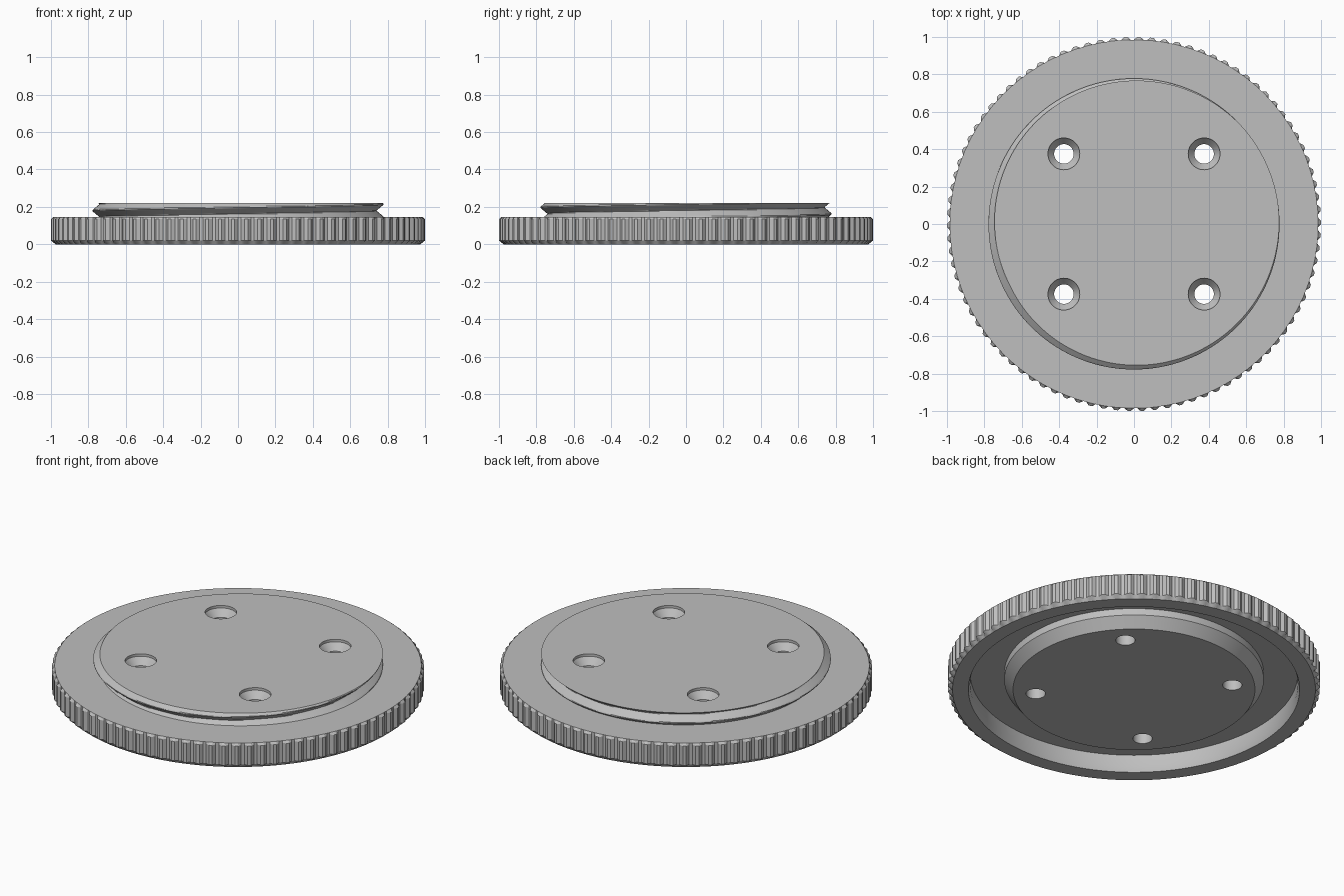
import bpy, bmesh, math

if "Cube" in bpy.data.objects:
    bpy.data.objects.remove(bpy.data.objects["Cube"])

TEETH = 90
SIDES = TEETH * 4
PITCH = 0.07

grey = bpy.data.materials.new("plain_grey")
grey.use_nodes = True
grey.diffuse_color = (0.52, 0.52, 0.52, 1)
grey.node_tree.nodes["Principled BSDF"].inputs["Base Color"].default_value = (0.52, 0.52, 0.52, 1)


def lathe(name, rings, sides):
    """Closed turned solid; each ring is (radius or radius function, z)."""
    bm = bmesh.new()
    loops = []
    for radius, z in rings:
        loop = []
        for i in range(sides):
            r = radius(i, z) if callable(radius) else radius
            a = math.tau * i / sides
            loop.append(bm.verts.new((r * math.cos(a), r * math.sin(a), z)))
        loops.append(loop)
    for low, high in zip(loops, loops[1:]):
        for i in range(sides):
            j = (i + 1) % sides
            bm.faces.new((low[i], low[j], high[j], high[i]))
    bm.faces.new(loops[0][::-1])
    bm.faces.new(loops[-1])
    bmesh.ops.recalc_face_normals(bm, faces=bm.faces)
    mesh = bpy.data.meshes.new(name)
    bm.to_mesh(mesh)
    bm.free()
    mesh.materials.append(grey)
    obj = bpy.data.objects.new(name, mesh)
    bpy.context.collection.objects.link(obj)
    return obj


def knurl(i, z):
    # Two points on each land, two in each shallow valley
    return 1.0 if i % 4 < 2 else 0.985


def thread(i, z):
    # Triangular helical ridge with a slightly blunted crest
    turn = ((z - 0.215) / PITCH - i / SIDES) % 1
    wave = abs(2 * turn - 1)
    return 0.74 + 0.038 * min(1, 1.1 * wave)


# Turned section: central plug, ring groove, knurled rim, threaded boss
rings = [
    (0.65, 0), (0.697, 0.06), (0.697, 0.1),
    (0.88, 0.1), (0.88, 0.03), (0.89, 0),
    (0.975, 0), (knurl, 0.02), (knurl, 0.135), (0.985, 0.147),
]
steps = 18
rings += [(thread, 0.147 + 0.073 * k / steps) for k in range(steps + 1)]
lid = lathe("threaded_lid", rings, SIDES)

# Countersunk screw holes
cutters = []
for x in (-0.375, 0.375):
    for y in (-0.375, 0.375):
        cutter = lathe("screw_hole_cutter",
                       [(0.052, -0.1), (0.052, 0.165), (0.085, 0.205), (0.085, 0.3)], 48)
        cutter.location = (x, y, 0)
        cutter.hide_render = True
        cutters.append(cutter)

bpy.ops.object.select_all(action="DESELECT")
bpy.context.view_layer.objects.active = lid
lid.select_set(True)
for cutter in cutters:
    cut = lid.modifiers.new("screw_hole", "BOOLEAN")
    cut.operation = "DIFFERENCE"
    cut.solver = "EXACT"
    cut.object = cutter
    bpy.ops.object.modifier_apply(modifier=cut.name)
for cutter in cutters:
    bpy.data.objects.remove(cutter)

bpy.ops.object.shade_smooth_by_angle(angle=math.radians(25))
